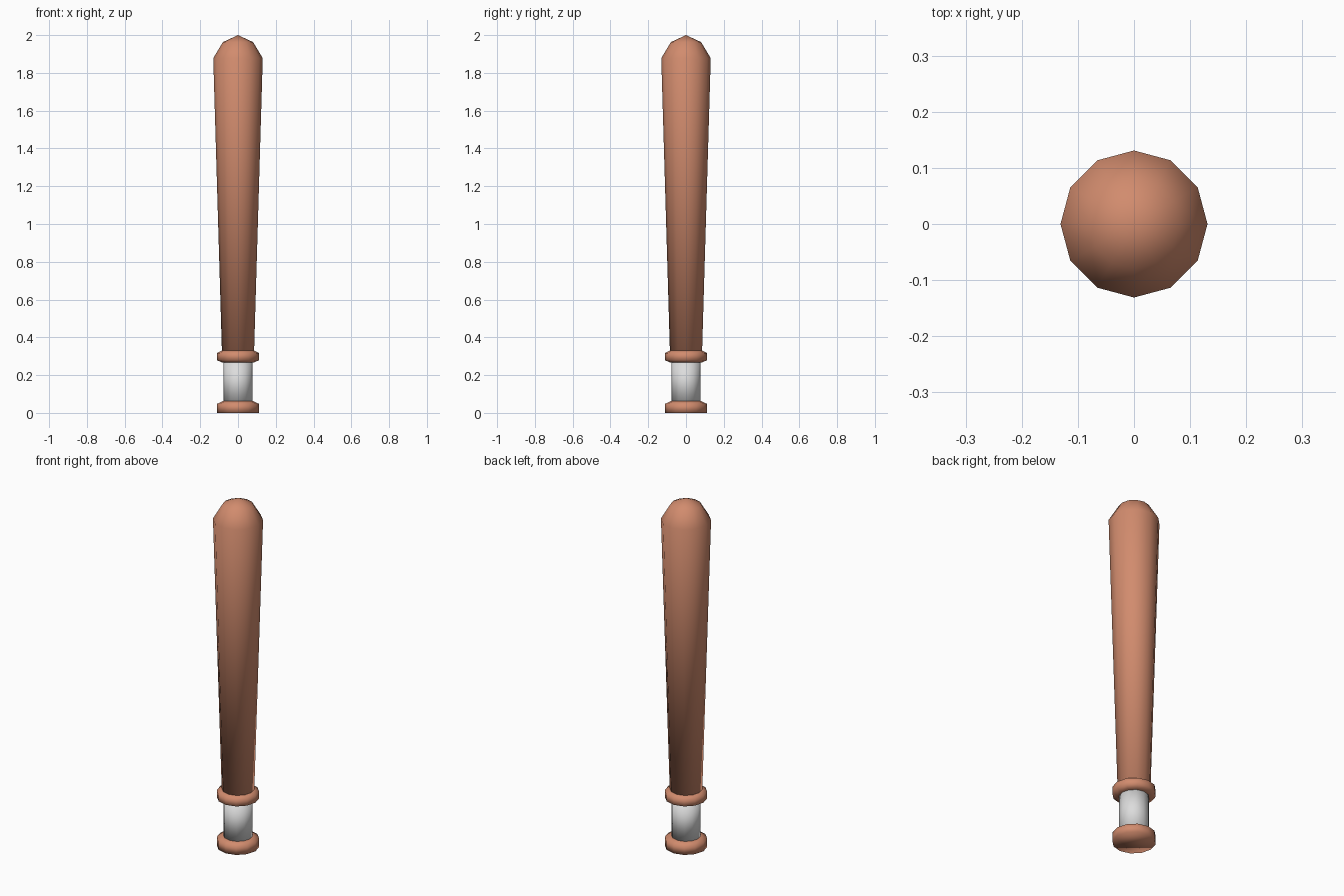
import bpy, bmesh, math

if "Cube" in bpy.data.objects:
    bpy.data.objects.remove(bpy.data.objects["Cube"])

SIDES = 12


def material(name, rgb):
    m = bpy.data.materials.new(name)
    m.diffuse_color = (*rgb, 1.0)
    m.use_nodes = True
    m.node_tree.nodes["Principled BSDF"].inputs["Base Color"].default_value = m.diffuse_color
    return m


def lathe(name, profile, mat):
    """Turn a (radius, height) profile round z; radius 0 makes a pole, other ends are capped."""
    bm = bmesh.new()
    rings = []
    for r, z in profile:
        if r == 0:
            rings.append([bm.verts.new((0, 0, z))])
        else:
            rings.append([bm.verts.new((r * math.cos(2 * math.pi * i / SIDES),
                                        r * math.sin(2 * math.pi * i / SIDES), z))
                          for i in range(SIDES)])
    for a, b in zip(rings, rings[1:]):
        for i in range(SIDES):
            j = (i + 1) % SIDES
            if len(b) == 1:
                bm.faces.new((a[i], a[j], b[0]))
            else:
                bm.faces.new((a[i], a[j], b[j], b[i]))
    if len(rings[0]) > 1:
        bm.faces.new(rings[0][::-1])
    if len(rings[-1]) > 1:
        bm.faces.new(rings[-1])
    for f in bm.faces:
        f.smooth = True
    bmesh.ops.recalc_face_normals(bm, faces=bm.faces[:])
    me = bpy.data.meshes.new(name)
    bm.to_mesh(me)
    bm.free()
    me.materials.append(mat)
    ob = bpy.data.objects.new(name, me)
    bpy.context.collection.objects.link(ob)
    return ob


wood = material("warm_wood", (0.64, 0.26, 0.155))
wrap = material("light_grey_wrap", (0.72, 0.72, 0.72))

# Tapered barrel with rounded tip
lathe("barrel", [(0.085, 0.32), (0.131, 1.878), (0.08, 1.963), (0, 2.0)], wood)
# Collar between barrel and grip
lathe("collar", [(0.085, 0.267), (0.111, 0.279), (0.111, 0.317), (0.085, 0.33)], wood)
# Grip
lathe("grip", [(0.077, 0.05), (0.077, 0.275)], wrap)
# End knob
lathe("knob", [(0.111, 0.0), (0.111, 0.048), (0.08, 0.062)], wood)
